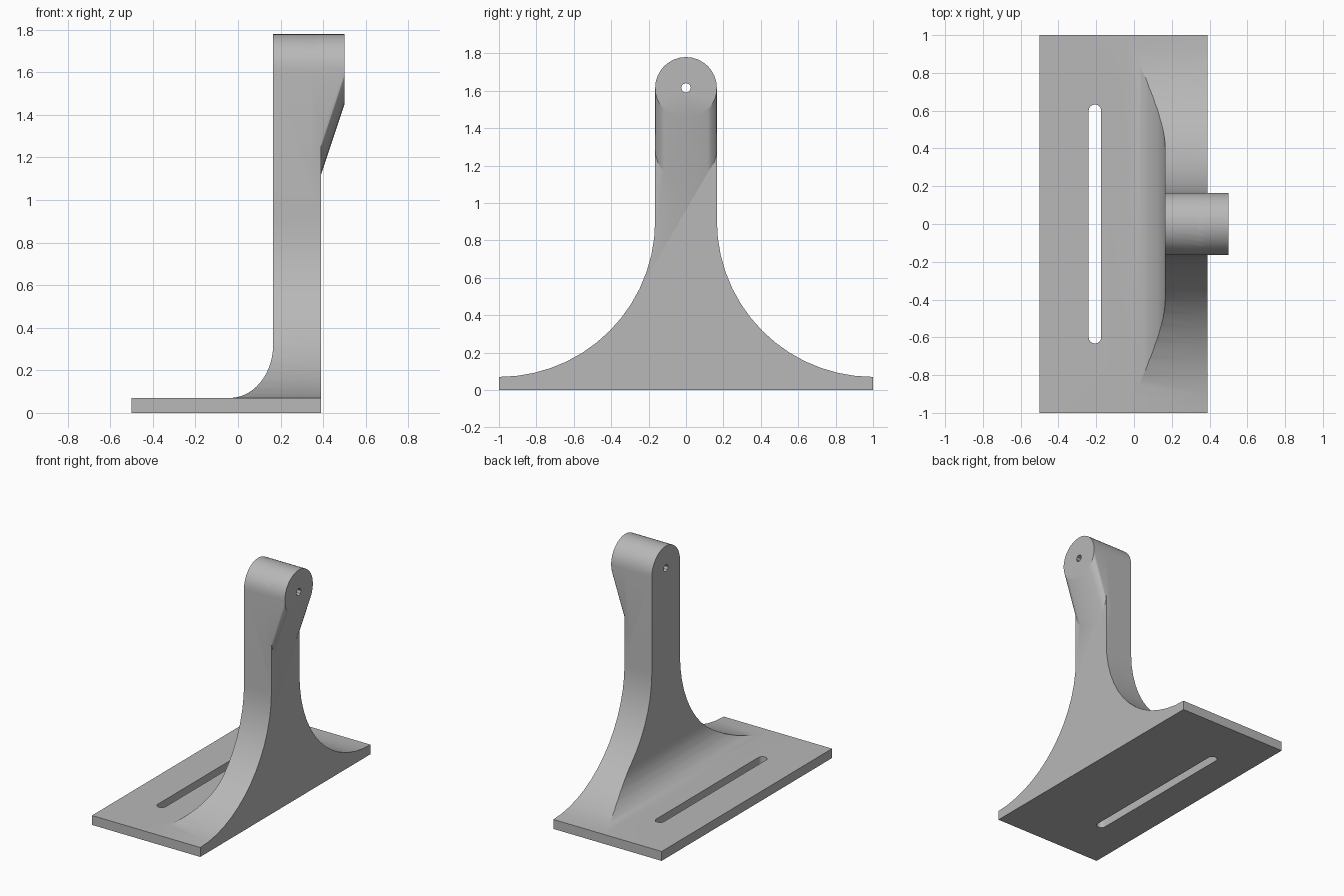
import bpy, bmesh
from math import sin, cos, pi, radians
from mathutils import Vector

cube = bpy.data.objects.get("Cube")
if cube:
    bpy.data.objects.remove(cube, do_unlink=True)

grey = bpy.data.materials.new("plain grey")
grey.use_nodes = True
colour = (0.48, 0.48, 0.48, 1)
grey.diffuse_color = colour
grey.node_tree.nodes["Principled BSDF"].inputs["Base Color"].default_value = colour

HALF, TOP, PIVOT, BACK = 0.165, 0.07, 1.615, 0.39


def add_object(name, bm):
    bmesh.ops.recalc_face_normals(bm, faces=bm.faces[:])
    mesh = bpy.data.meshes.new(name)
    bm.to_mesh(mesh)
    bm.free()
    mesh.materials.append(grey)
    obj = bpy.data.objects.new(name, mesh)
    bpy.context.collection.objects.link(obj)
    return obj


def extrude(name, points, direction):
    """Prism from a closed 3D outline."""
    bm = bmesh.new()
    face = bm.faces.new([bm.verts.new(p) for p in points])
    new = bmesh.ops.extrude_face_region(bm, geom=[face])["geom"]
    bmesh.ops.translate(bm, vec=direction,
                        verts=[v for v in new if isinstance(v, bmesh.types.BMVert)])
    return add_object(name, bm)


def arc(cx, cy, rx, ry, start, end, n):
    angles = [radians(start + (end - start) * i / n) for i in range(n + 1)]
    return [(cx + rx * cos(a), cy + ry * sin(a)) for a in angles]


def combine(target, tool, operation):
    mod = target.modifiers.new(operation.lower(), 'BOOLEAN')
    mod.operation, mod.object, mod.solver = operation, tool, 'EXACT'
    bpy.context.view_layer.objects.active = target
    bpy.ops.object.modifier_apply(modifier=mod.name)
    bpy.data.objects.remove(tool, do_unlink=True)


# Side outline: plate, flared foot, upright and rounded top
flare = arc(1, 0.905, 1 - HALF, 0.905 - TOP, 270, 180, 14)
crown = arc(0, PIVOT, HALF, HALF, 0, 180, 16)
outline = [(1, 0)] + flare + crown + [(-y, z) for y, z in reversed(flare)] + [(-1, 0)]
bracket = extrude("bracket", [(-0.6, y, z) for y, z in outline], (1.2, 0, 0))

# Front outline: plate, fillet and straight upright
fillet = arc(-0.04, 0.32, 0.205, 0.25, 270, 360, 14)
front = [(-0.5, 0), (BACK, 0), (BACK, 1.9), (HALF, 1.9)] + fillet[::-1] + [(-0.5, TOP)]
limit = extrude("front_limit", [(x, -1.2, z) for x, z in front], (0, 2.4, 0))
combine(bracket, limit, 'INTERSECT')

# Pivot boss with a slanted round underside
bm = bmesh.new()
for x, z in ((0.5, PIVOT), (BACK - 0.05, PIVOT), (BACK - 0.05, 1.135)):
    for y, h in arc(0, z, HALF, HALF, 0, 360, 32)[:-1]:
        bm.verts.new((x, y, h))
hull = bmesh.ops.convex_hull(bm, input=bm.verts[:])
bmesh.ops.delete(bm, geom=[v for v in bm.verts if not v.link_faces], context='VERTS')
bmesh.ops.dissolve_limit(bm, angle_limit=radians(0.5), verts=bm.verts[:], edges=bm.edges[:])
combine(bracket, add_object("pivot_boss", bm), 'UNION')

# Adjusting slot and pivot hole
r = 0.033
slot = arc(-0.207, 0.6, r, r, 0, 180, 8) + arc(-0.207, -0.6, r, r, 180, 360, 8)
combine(bracket, extrude("slot_cutter", [(x, y, -0.1) for x, y in slot], (0, 0, 0.3)), 'DIFFERENCE')
hole = arc(0, PIVOT, 0.026, 0.026, 0, 360, 8)[:-1]
combine(bracket, extrude("hole_cutter", [(0, y, z) for y, z in hole], (0.8, 0, 0)), 'DIFFERENCE')

# Smooth curves, sharp corners
bpy.ops.object.select_all(action='DESELECT')
bracket.select_set(True)
bpy.context.view_layer.objects.active = bracket
bpy.ops.object.shade_smooth_by_angle(angle=radians(25))
